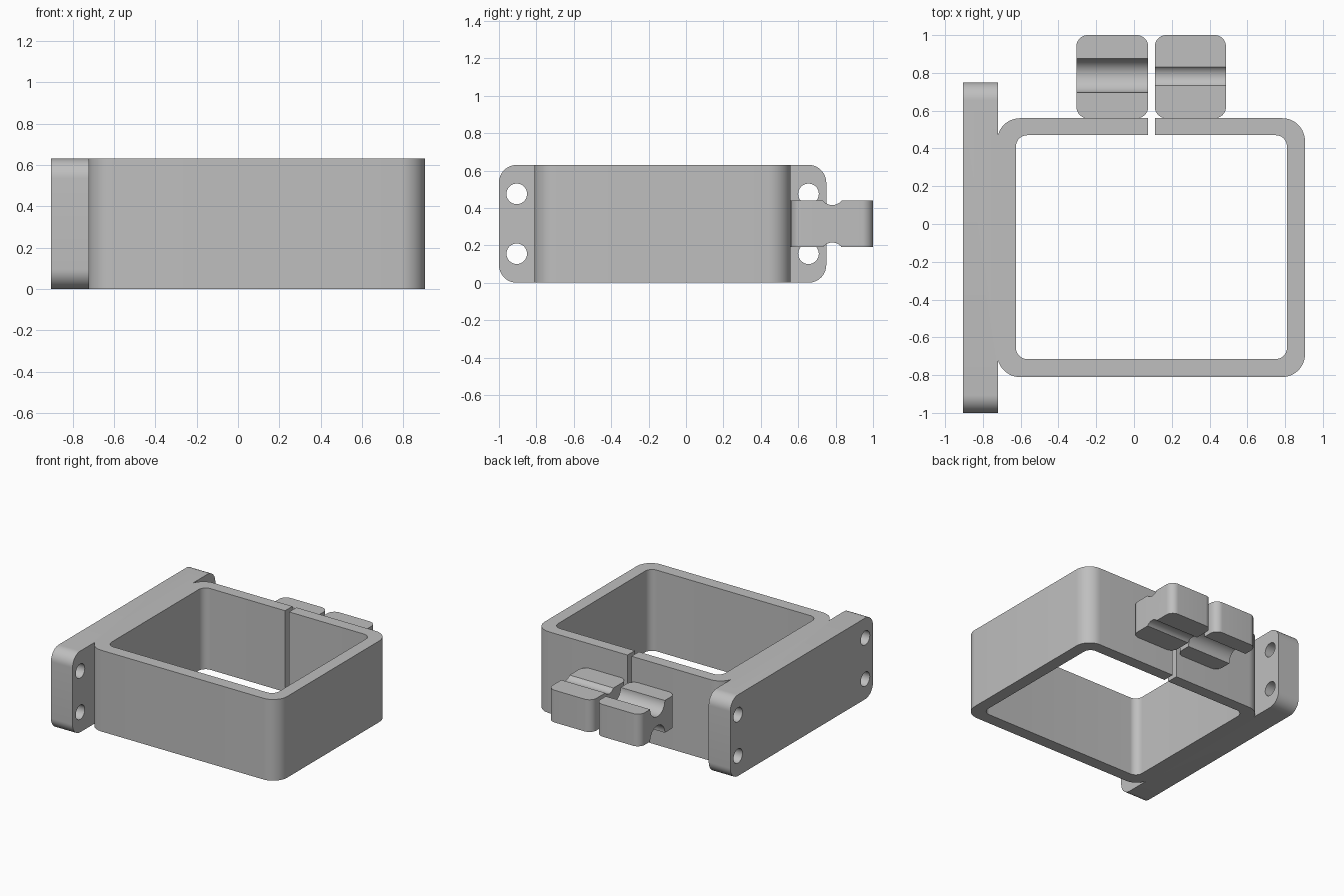
import bpy, bmesh
from math import sin, cos, pi, radians
from mathutils import Vector

default = bpy.data.objects.get("Cube")
if default:
    bpy.data.objects.remove(default)

grey = bpy.data.materials.new("plain grey")
grey.use_nodes = True
COLOUR = (0.52, 0.52, 0.52, 1)
grey.diffuse_color = COLOUR
grey.node_tree.nodes["Principled BSDF"].inputs["Base Color"].default_value = COLOUR


def rounded_rect(a0, a1, b0, b1, r, steps=12):
    """Counter-clockwise outline, starting at the upper right corner."""
    corners = [(a1 - r, b1 - r), (a0 + r, b1 - r), (a0 + r, b0 + r), (a1 - r, b0 + r)]
    return [(ca + r * cos((q + i / steps) * pi / 2), cb + r * sin((q + i / steps) * pi / 2))
            for q, (ca, cb) in enumerate(corners) for i in range(steps + 1)]


def circle(a, b, r, n=48):
    return [(a + r * cos(2 * pi * i / n), b + r * sin(2 * pi * i / n)) for i in range(n)]


def prism(name, outline, lo, hi, axis="z"):
    """Extrude an xy outline along z, or a yz outline along x."""
    bm = bmesh.new()
    place = (lambda a, b: (a, b, lo)) if axis == "z" else (lambda a, b: (lo, a, b))
    face = bm.faces.new([bm.verts.new(place(a, b)) for a, b in outline])
    new = bmesh.ops.extrude_face_region(bm, geom=[face])["geom"]
    push = Vector((0, 0, hi - lo)) if axis == "z" else Vector((hi - lo, 0, 0))
    bmesh.ops.translate(bm, vec=push, verts=[v for v in new if isinstance(v, bmesh.types.BMVert)])
    bmesh.ops.recalc_face_normals(bm, faces=bm.faces)
    mesh = bpy.data.meshes.new(name)
    bm.to_mesh(mesh)
    bm.free()
    mesh.materials.append(grey)
    obj = bpy.data.objects.new(name, mesh)
    bpy.context.collection.objects.link(obj)
    return obj


def select(obj):
    bpy.ops.object.select_all(action="DESELECT")
    obj.select_set(True)
    bpy.context.view_layer.objects.active = obj


def combine(obj, other, operation="DIFFERENCE"):
    mod = obj.modifiers.new(operation.lower(), "BOOLEAN")
    mod.object, mod.operation, mod.solver = other, operation, "EXACT"
    select(obj)
    bpy.ops.object.modifier_apply(modifier=mod.name)
    bpy.data.objects.remove(other)


HEIGHT = 0.63
GAP = (0.075, 0.11)

# Square band, split at the back: outer outline one way, inner outline back
outer = rounded_rect(-0.724, 0.905, -0.81, 0.56, 0.12)
inner = rounded_rect(-0.625, 0.81, -0.715, 0.47, 0.06)
first = 13  # the back wall follows the first corner


def opened(loop, y):
    return [(GAP[0], y)] + loop[first:] + loop[:first] + [(GAP[1], y)]


frame = prism("clamp_frame", opened(outer, 0.56) + opened(inner, 0.47)[::-1], 0, HEIGHT)

# Mounting plate on the right side, with four screw holes
plate = prism("mounting_plate", rounded_rect(-1, 0.75, 0, HEIGHT, 0.095), -0.905, -0.72, "x")
for y in (-0.905, 0.655):
    for z in (0.155, 0.475):
        combine(plate, prism("hole_cutter", circle(y, z, 0.055), -1, -0.6, "x"))
combine(frame, plate, "UNION")

# Two closing lugs with cross grooves above and below
LOW, HIGH = 0.19, 0.44


def lug(name, x0, x1, groove_y, radius, offset):
    body = prism(name, rounded_rect(x0, x1, 0.56, 1, 0.06), LOW, HIGH)
    for z in (LOW - offset, HIGH + offset):
        combine(body, prism("groove_cutter", circle(groove_y, z, radius), x0 - 0.1, x1 + 0.1, "x"))
    return body


right_lug = lug("right_lug", -0.305, GAP[0], 0.785, 0.09, 0.0)
left_lug = lug("left_lug", GAP[1], 0.487, 0.782, 0.0625, 0.0375)

for part in (frame, right_lug, left_lug):
    select(part)
    bpy.ops.object.shade_smooth_by_angle(angle=radians(30))
